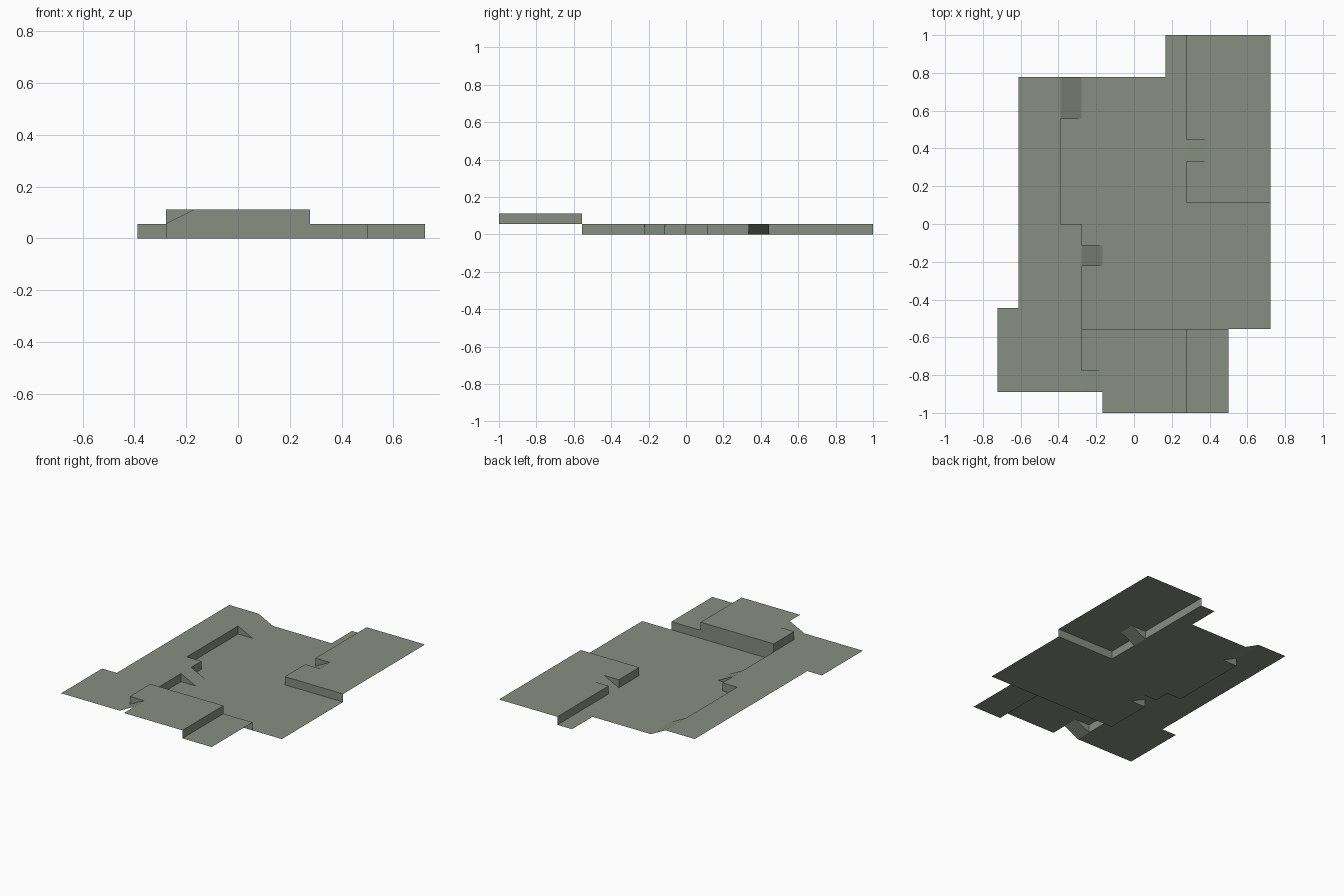
import bpy, bmesh
from mathutils import Vector

if "Cube" in bpy.data.objects:
    bpy.data.objects.remove(bpy.data.objects["Cube"])

U = 1 / 9          # tile size
H = U / 2          # height of one level

stone = bpy.data.materials.new("grey green")
stone.diffuse_color = (0.242, 0.275, 0.219, 1)
stone.use_nodes = True
stone.node_tree.nodes["Principled BSDF"].inputs["Base Color"].default_value = stone.diffuse_color


def point(i, j, level):
    return Vector(((i - 6.5) * U, (j - 9) * U, level * H))


# Each region: x range, y range in tiles, level at its west and east edge, part
regions = [
    (3, 13, 4, 16, 0, 0, "ground"),        # low centre
    (8, 9, 16, 18, 0, 0, "ground"),        # low strip at the back
    (1, 3, 5, 16, 1, 1, "ground"),         # left terrace
    (1, 4, 5, 9, 1, 1, "ground"),
    (0, 4, 1, 5, 1, 1, "ground"),
    (5, 9, 0, 1, 2, 2, "ground"),          # raised front block
    (4, 9, 1, 4, 2, 2, "ground"),
    (9, 11, 0, 4, 1, 1, "ground"),         # front right terrace
    (9, 13, 10, 18, 1, 1, "ground"),       # back right terrace
    (3, 4, 14, 16, 1, 0, "ramps"),
    (4, 5, 7, 8, 1, 0, "ramps"),
    (9, 10, 12, 13, 0, 1, "ramps"),
    (4, 5, 1, 2, 1, 2, "ramps"),
]
cells = {}
for i0, i1, j0, j1, west, east, part in regions:
    for i in range(i0, i1):
        for j in range(j0, j1):
            cells[i, j] = (west, east, part)

meshes = {name: bmesh.new() for name in ("ground", "ramps", "walls")}


def add_face(name, pts, facing):
    unique = []
    for p in pts:
        if all((p - q).length > 1e-6 for q in unique):
            unique.append(p)
    if len(unique) < 3:
        return
    bm = meshes[name]
    f = bm.faces.new([bm.verts.new(p) for p in unique])
    f.normal_update()
    if f.normal.dot(facing) < 0:
        f.normal_flip()


for (i, j), (w, e, part) in cells.items():
    # walking surface
    add_face(part, [point(i, j, w), point(i + 1, j, e),
                    point(i + 1, j + 1, e), point(i, j + 1, w)], Vector((0, 0, 1)))
    # wall towards the east neighbour
    if (i + 1, j) in cells:
        n = cells[i + 1, j][0]
        add_face("walls", [point(i + 1, j, e), point(i + 1, j + 1, e),
                           point(i + 1, j + 1, n), point(i + 1, j, n)], Vector((e - n, 0, 0)))
    # wall towards the back neighbour
    if (i, j + 1) in cells:
        nw, ne, _ = cells[i, j + 1]
        add_face("walls", [point(i, j + 1, w), point(i + 1, j + 1, e),
                           point(i + 1, j + 1, ne), point(i, j + 1, nw)],
                 Vector((0, w + e - nw - ne, 0)))

# Merge coplanar tiles and make the objects
for name, bm in meshes.items():
    bmesh.ops.remove_doubles(bm, verts=bm.verts[:], dist=1e-5)
    bmesh.ops.dissolve_limit(bm, angle_limit=0.02, verts=bm.verts[:], edges=bm.edges[:])
    me = bpy.data.meshes.new(name)
    bm.to_mesh(me)
    bm.free()
    me.materials.append(stone)
    bpy.context.collection.objects.link(bpy.data.objects.new(name, me))
